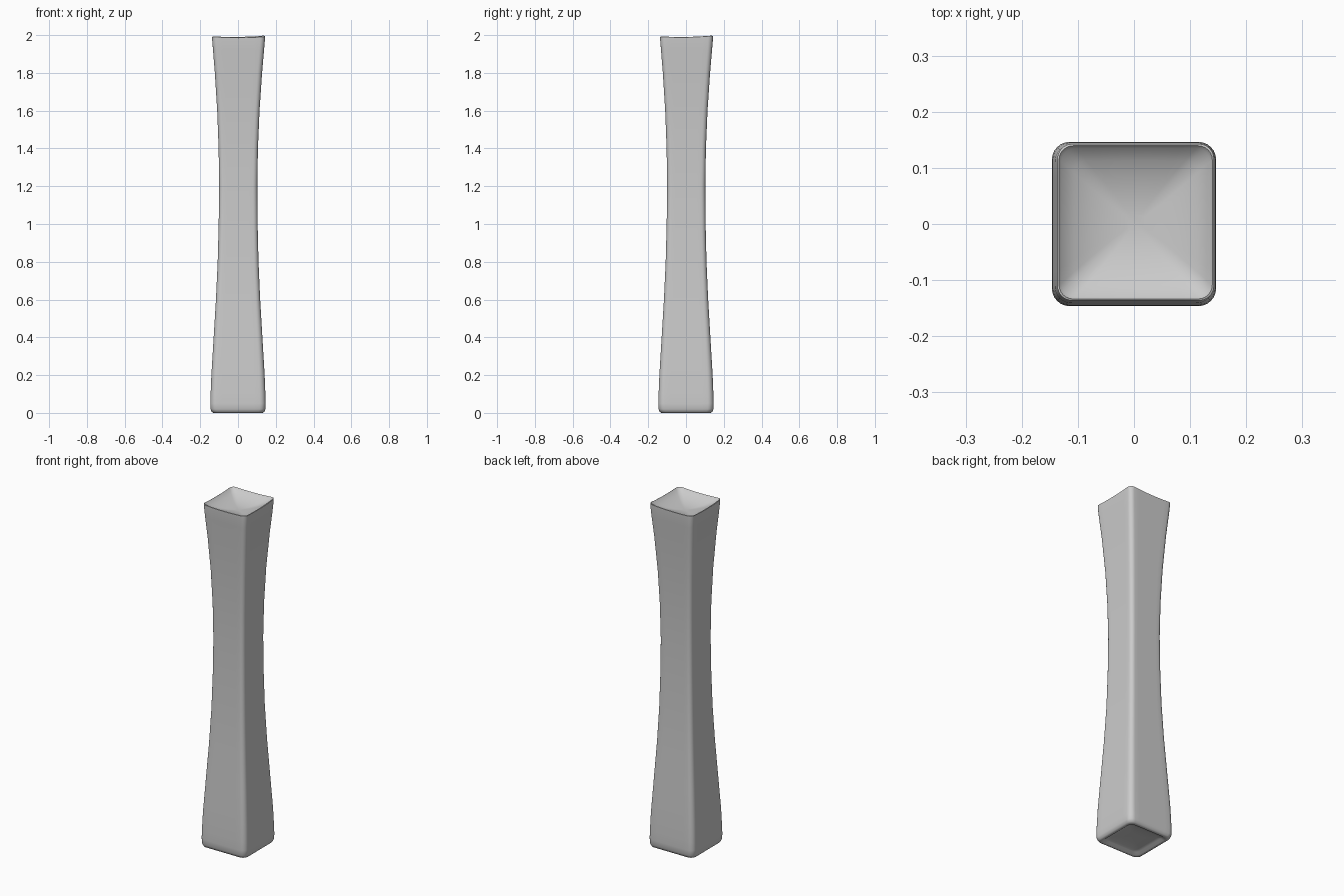
import bpy, bmesh, math

if "Cube" in bpy.data.objects:
    bpy.data.objects.remove(bpy.data.objects["Cube"])

CORNER_STEPS = 6
EDGE_STEPS = 8


def rounded_square(h, r):
    """Outline of a rounded square with half width h and corner radius r."""
    pts = []
    for q in range(4):
        a0 = q * math.pi / 2
        c, s = math.cos(a0), math.sin(a0)
        k = h - r
        # corner arc, then the straight run to the next corner
        local = [(k + r * math.cos(t), k + r * math.sin(t))
                 for t in (i / CORNER_STEPS * math.pi / 2 for i in range(CORNER_STEPS + 1))]
        local += [(k - 2 * k * i / EDGE_STEPS, h) for i in range(1, EDGE_STEPS)]
        pts += [(x * c - y * s, x * s + y * c) for x, y in local]
    return pts


def rim_lift(x, y):
    """Gentle wave of the top rim: corners rise, the back right one most."""
    u, v = x / 0.14, y / 0.14
    return 0.006 * u * u * v * v + 0.004 * max(0, u + v) * 0.6


# Each ring: height, half width, corner radius
underside = [(0.018, 0.04, 0.012), (0.016, 0.09, 0.02), (0.012, 0.108, 0.024),
             (0.002, 0.120, 0.028), (0.0, 0.130, 0.03)]
body = [(0.005, 0.139, 0.031), (0.02, 0.1455, 0.032), (0.05, 0.1465, 0.032),
        (0.1, 0.145, 0.031), (0.2, 0.141, 0.03), (0.4, 0.129, 0.028),
        (0.6, 0.117, 0.026), (0.8, 0.108, 0.025), (1.0, 0.103, 0.024),
        (1.2, 0.101, 0.024), (1.4, 0.104, 0.024), (1.6, 0.112, 0.025),
        (1.8, 0.125, 0.026), (1.92, 0.135, 0.026), (1.975, 0.1395, 0.026)]
dish = [(1.986, 0.1395, 0.026), (1.988, 0.1365, 0.025), (1.982, 0.132, 0.024),
        (1.968, 0.11, 0.022), (1.955, 0.08, 0.018), (1.946, 0.045, 0.012),
        (1.943, 0.015, 0.005)]

# Flared column with a shallow dished top and recessed underside
bm = bmesh.new()
rings = []
for i, (z, h, r) in enumerate(underside + body + dish):
    lean = 0.003 * (z / 2) ** 2
    ring = []
    for x, y in rounded_square(h, r):
        lift = rim_lift(x, y) if z > 1.93 else 0
        ring.append(bm.verts.new((x + lean, y + lean, z + lift)))
    rings.append(ring)
n = len(rings[0])
for a, b in zip(rings, rings[1:]):
    for i in range(n):
        j = (i + 1) % n
        bm.faces.new((a[i], a[j], b[j], b[i]))
bm.faces.new(list(reversed(rings[0])))
bm.faces.new(rings[-1])
bmesh.ops.recalc_face_normals(bm, faces=bm.faces)

mesh = bpy.data.meshes.new("flared_column")
bm.to_mesh(mesh)
bm.free()
column = bpy.data.objects.new("flared_column", mesh)
bpy.context.collection.objects.link(column)
bpy.context.view_layer.objects.active = column
column.select_set(True)
bpy.ops.object.shade_smooth_by_angle(angle=math.radians(50))
